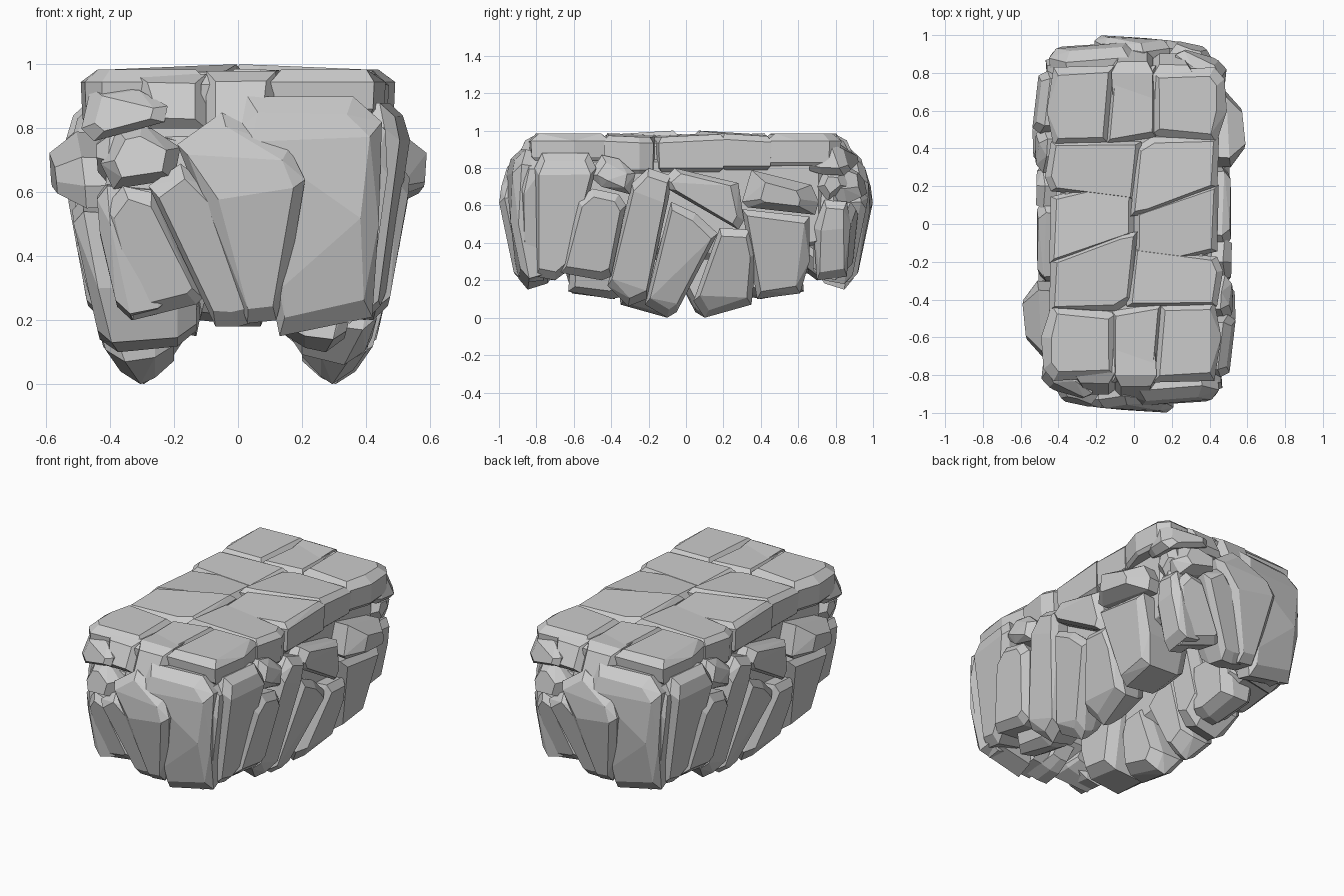
import bpy, bmesh, math
from mathutils import Vector, Matrix

if "Cube" in bpy.data.objects:
    bpy.data.objects.remove(bpy.data.objects["Cube"])

# Outer surface distance by height (z, distance) for the end and side walls
END = [(0.0, .86), (.2, .91), (.64, 1.0), (.88, .94), (1.0, .85)]
SIDE = [(0.0, .34), (.13, .43), (.45, .51), (.74, .535), (.88, .50), (1.0, .46)]


def lerp(table, z):
    for (a, p), (b, q) in zip(table, table[1:]):
        if z <= b:
            return p + (q - p) * max(0, z - a) / (b - a)
    return table[-1][1]


def place(kind, u, v, d):
    return {'end': (u, -d, v), 'side': (d, u, v), 'top': (u, v, d)}[kind]


def rock(name, kind, outline, off=0.0, inner=None, bevel=None, drop=None, tilt=(0, 0)):
    """Stone chamfered front and back: hull of inset and full outlines at several depths."""
    pts = [Vector(p) for p in outline]
    c = sum(pts, Vector((0, 0))) / len(pts)
    top = kind == 'top'
    if top:  # slabs fit tightly
        pts = [p + (p - c).normalized() * .012 for p in pts]
    bevel = bevel or (.035 if top else .045)
    drop = drop or (.03 if top else .035)
    if inner is None:
        inner = {'end': .68, 'side': .19, 'top': .80}[kind]

    def depth(p):
        lean = tilt[0] * (p.x - c.x) + tilt[1] * (p.y - c.y)
        if top:
            return .985 + off + lean
        return lerp(END if kind == 'end' else SIDE, p.y) + off + lean

    co = []
    for p in pts:
        r = c - p
        q = p + r.normalized() * min(bevel, r.length * .5)
        w = p + r * (.03 if top else .08)
        k = p + r * (.12 if top else .3)
        co.append(place(kind, q.x, q.y, depth(q)))
        co.append(place(kind, p.x, p.y, depth(p) - drop))
        co.append(place(kind, w.x, w.y, inner + (.02 if top else .06)))
        co.append(place(kind, k.x, k.y, inner))
    bm = bmesh.new()
    vs = [bm.verts.new(k) for k in co]
    res = bmesh.ops.convex_hull(bm, input=vs)
    junk = [g for g in set(res['geom_interior'] + res['geom_unused'])
            if isinstance(g, bmesh.types.BMVert) and g.is_valid]
    bmesh.ops.delete(bm, geom=junk, context='VERTS')
    bmesh.ops.dissolve_limit(bm, angle_limit=math.radians(7),
                             verts=bm.verts[:], edges=bm.edges[:])
    bmesh.ops.recalc_face_normals(bm, faces=bm.faces[:])
    # Each stone repeats after a half turn about z
    for tag in ('a', 'b'):
        me = bpy.data.meshes.new(name + '_' + tag)
        bm.to_mesh(me)
        bpy.context.collection.objects.link(bpy.data.objects.new(name + '_' + tag, me))
        bm.transform(Matrix.Rotation(math.pi, 4, 'Z'))
    bm.free()


# Top slabs, outlines in (x, y)
rock('slab_corner_left', 'top', [(-.43, -.44), (-.2, -.46), (-.1, -.48), (-.1, -.8), (-.42, -.82), (-.47, -.76), (-.48, -.6)], 0, .81, bevel=.055, drop=.04)
rock('slab_end_middle', 'top', [(-.11, -.47), (.14, -.43), (.11, -.8), (-.11, -.83)], -.01, .78, tilt=(.03, .02))
rock('slab_corner_right', 'top', [(.14, -.43), (.42, -.42), (.45, -.6), (.42, -.82), (.11, -.83)], 0, .84, bevel=.05, drop=.04)
rock('slab_wide', 'top', [(-.43, -.2), (-.06, -.06), (.01, -.05), (-.02, -.4), (-.1, -.45), (-.44, -.45)], .0, .79, tilt=(.02, .06))
rock('slab_side', 'top', [(0, -.13), (.43, -.18), (.46, -.25), (.43, -.43), (-.03, -.43)], -.012, .77, tilt=(-.03, -.04))
rock('slab_centre', 'top', [(-.43, .14), (-.06, .23), (-.01, .2), (-.01, -.06), (-.2, -.12), (-.44, -.2)], -.01, .78, tilt=(.02, -.05))
rock('slab_bed', 'top', [(-.38, -.78), (.38, -.78), (.38, 0), (.3, .1), (-.3, .1), (-.38, 0)], -.04, .8)

# End wall, outlines in (x, z)
rock('end_pillar_large', 'end', [(.0, .80), (.03, .90), (.36, .90), (.45, .82), (.44, .5), (.42, .21), (.13, .15), (.12, .25)], -.025, bevel=.06, tilt=(-.08, 0))
rock('end_pillar_middle', 'end', [(-.19, .75), (-.05, .85), (.16, .74), (.21, .64), (.17, .4), (.12, .2), (.03, .19), (0, .3), (-.1, .6)], 0, tilt=(.03, 0))
rock('end_leaning', 'end', [(-.28, .62), (-.18, .69), (-.09, .62), (.07, .2), (.0, .18), (-.07, .18), (-.21, .5)], -.025, bevel=.05)
rock('end_corner_low', 'end', [(-.42, .55), (-.36, .62), (-.27, .6), (-.2, .45), (-.11, .27), (-.13, .25), (-.33, .2), (-.41, .43)], -.065, tilt=(.2, 0))
rock('end_corner_mid', 'end', [(-.43, .69), (-.38, .8), (-.3, .82), (-.18, .74), (-.2, .64), (-.39, .61)], -.045, .7, drop=.07, tilt=(.25, 0))
rock('end_corner_high', 'end', [(-.49, .8), (-.46, .93), (-.31, .92), (-.22, .87), (-.23, .82), (-.45, .76)], -.06, .66, tilt=(.35, 0))
rock('end_filler_high', 'end', [(-.32, .97), (-.1, .97), (-.1, .8), (-.28, .8)], -.05, .6)
rock('end_filler_top', 'end', [(-.1, .98), (.12, .98), (.1, .75), (-.1, .75)], -.03, .6)
rock('end_filler_back', 'end', [(-.4, .8), (-.1, .82), (.1, .7), (.1, .3), (-.3, .3), (-.42, .55)], -.15, .66)

# Side wall, outlines in (y, z)
rock('side_pillar_end', 'side', [(-.8, .22), (-.81, .8), (-.77, .88), (-.52, .88), (-.48, .8), (-.62, .26), (-.7, .2)], -.01, tilt=(.12, 0))
rock('side_pillar_edge', 'side', [(-.87, .3), (-.88, .7), (-.84, .84), (-.76, .84), (-.76, .2), (-.84, .19)], -.06)
rock('side_pillar_short', 'side', [(-.67, .24), (-.58, .63), (-.5, .69), (-.36, .66), (-.32, .6), (-.4, .22), (-.45, .2)], .01)
rock('side_knob', 'side', [(-.52, .76), (-.45, .87), (-.36, .85), (-.27, .77), (-.3, .66), (-.45, .7)], -.01, .25)
rock('side_lean_tall', 'side', [(-.42, .17), (-.29, .72), (-.2, .8), (-.08, .76), (-.09, .65), (-.21, .1), (-.31, .06)], -.015, .14)
rock('side_lean_low', 'side', [(-.22, .07), (-.08, .62), (.05, .56), (.17, .45), (-.05, .03), (-.1, 0)], -.01, .2)
rock('side_wedge', 'side', [(-.12, .74), (-.06, .8), (.28, .72), (.31, .52), (.28, .47), (-.1, .69)], -.02)
rock('side_foot', 'side', [(.04, .09), (.18, .48), (.34, .47), (.38, .35), (.35, .07), (.1, 0)], 0, .2)
rock('side_ledge', 'side', [(.3, .62), (.35, .79), (.67, .71), (.71, .62), (.69, .55), (.33, .59)], .05, .25, bevel=.1, drop=.08, tilt=(-.08, 0))
rock('side_block', 'side', [(.3, .58), (.66, .54), (.66, .3), (.61, .13), (.38, .1), (.37, .3)], 0, .13)
rock('side_corner_post', 'side', [(.68, .48), (.74, .63), (.86, .62), (.88, .5), (.86, .22), (.7, .2)], -.08)
rock('side_corner_stone', 'side', [(.7, .7), (.74, .79), (.84, .78), (.87, .7), (.76, .62)], -.09)
rock('side_filler_foot', 'side', [(-.63, .14), (-.6, .5), (-.3, .5), (-.3, .12), (-.4, .1)], -.1, .15)
rock('side_filler_middle', 'side', [(-.6, .85), (.75, .85), (.75, .4), (.2, .3), (-.6, .4)], -.1, .22)
